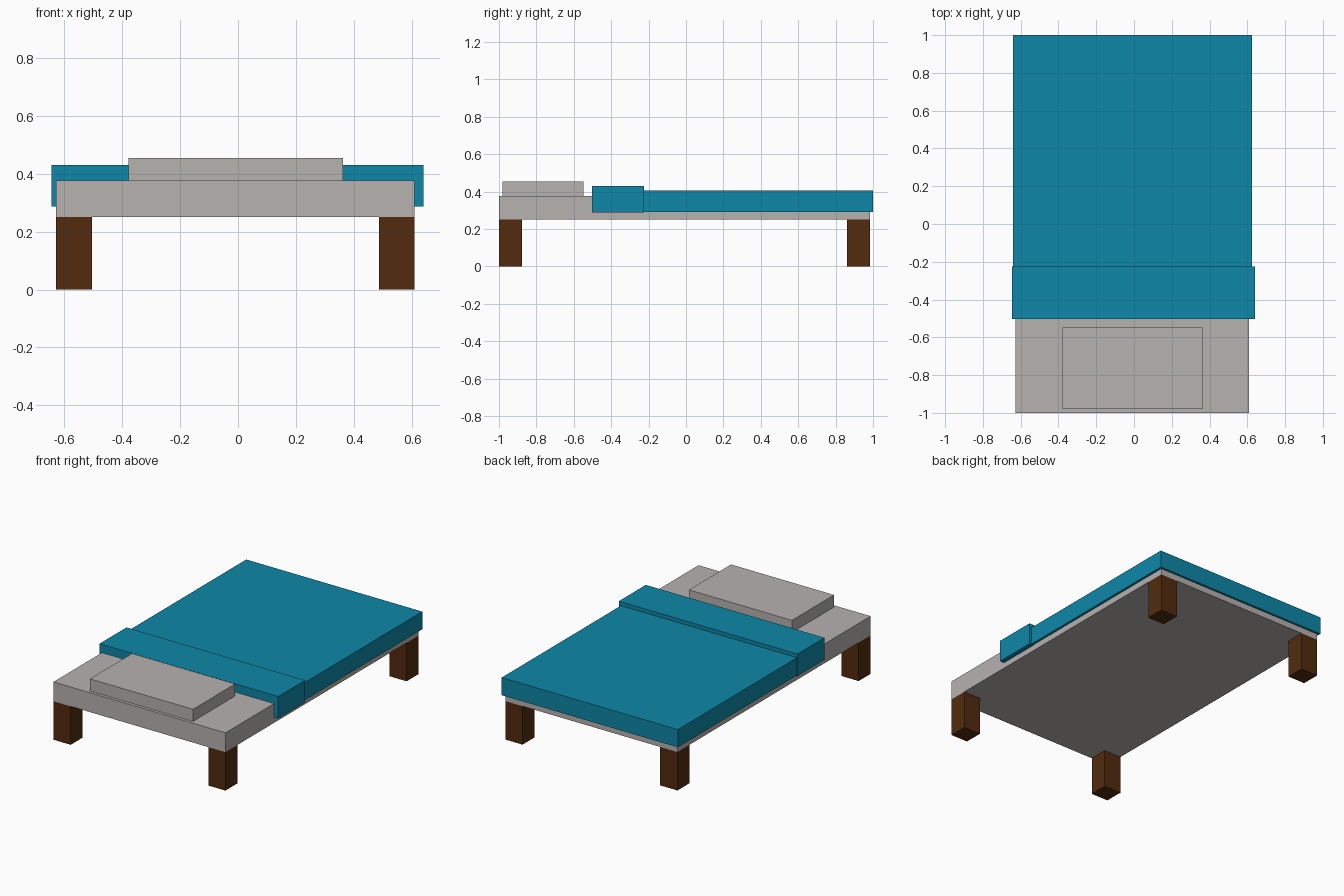
import bpy

if "Cube" in bpy.data.objects:
    bpy.data.objects.remove(bpy.data.objects["Cube"])


def material(name, rgb):
    m = bpy.data.materials.new(name)
    m.diffuse_color = (*rgb, 1.0)
    m.use_nodes = True
    m.node_tree.nodes["Principled BSDF"].inputs["Base Color"].default_value = m.diffuse_color
    return m


LINEN = material("grey linen", (0.468, 0.445, 0.434))
TEAL = material("teal blanket", (0.0044, 0.242, 0.392))
WOOD = material("dark brown wood", (0.084, 0.024, 0.0044))


def box(name, x, y, z, mat):
    """Box from (min, max) ranges on each axis."""
    bpy.ops.mesh.primitive_cube_add(size=1)
    ob = bpy.context.object
    ob.name = name
    for v in ob.data.vertices:
        v.co = [r[0] if c < 0 else r[1] for c, r in zip(v.co, (x, y, z))]
    ob.data.materials.append(mat)
    return ob


# Mattress and pillow
box("mattress", (-0.628, 0.61), (-1.0, 0.985), (0.25, 0.376), LINEN)
box("pillow", (-0.379, 0.362), (-0.98, -0.547), (0.376, 0.455), LINEN)

# Blanket with its folded-back edge
box("blanket", (-0.641, 0.626), (-0.225, 1.0), (0.29, 0.405), TEAL)
box("blanket_fold", (-0.645, 0.641), (-0.502, -0.225), (0.287, 0.43), TEAL)

# Four corner legs
for side, x in (("left", (-0.628, -0.504)), ("right", (0.487, 0.61))):
    for end, y in (("front", (-1.0, -0.878)), ("back", (0.862, 0.985))):
        box(f"{end}_{side}_leg", x, y, (0.0, 0.25), WOOD)
